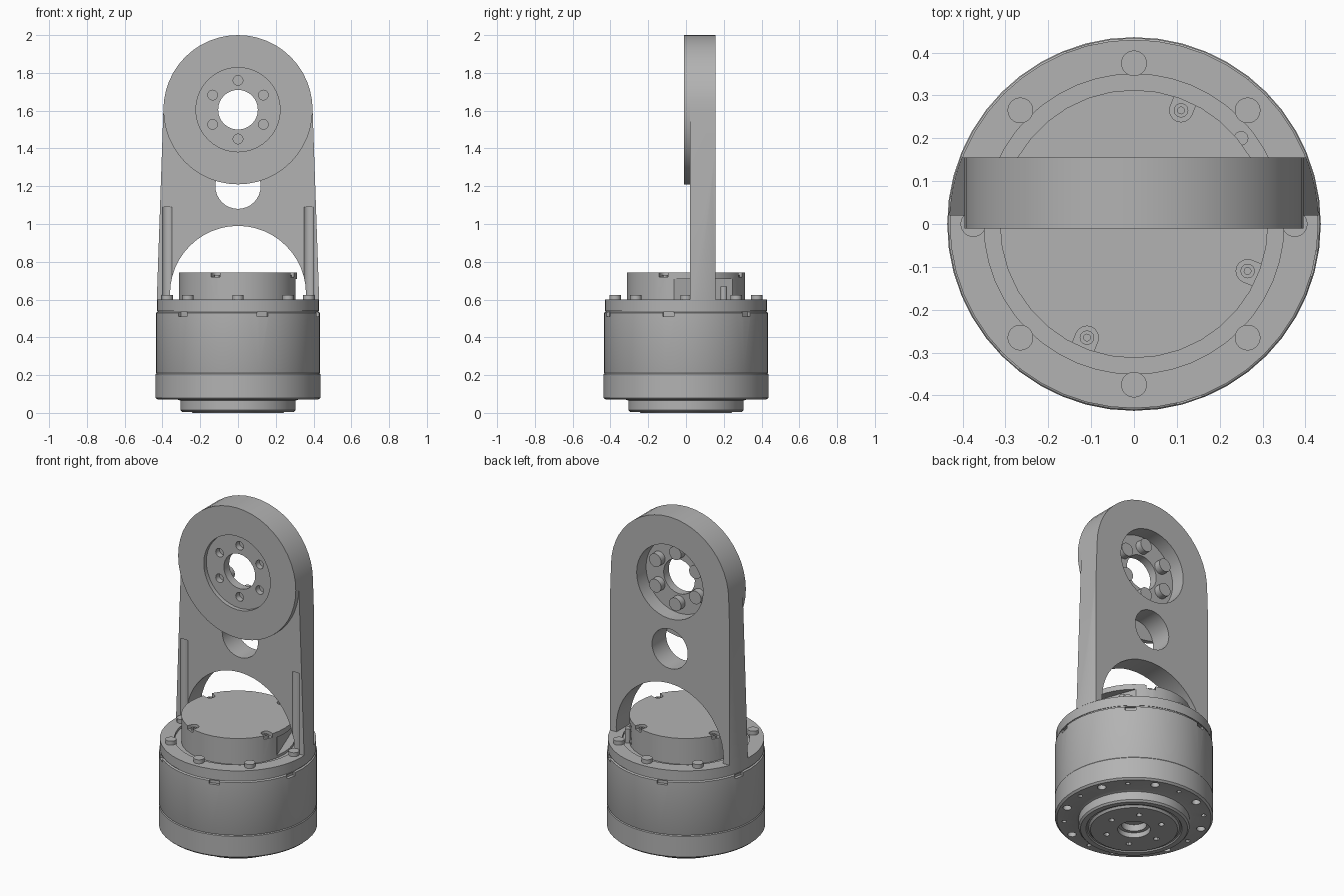
import bpy, bmesh, math
from mathutils import Matrix, Vector

if "Cube" in bpy.data.objects:
    bpy.data.objects.remove(bpy.data.objects["Cube"], do_unlink=True)

grey = bpy.data.materials.new("machined grey")
grey.use_nodes = True
grey.diffuse_color = (0.45, 0.45, 0.45, 1)
grey.node_tree.nodes["Principled BSDF"].inputs["Base Color"].default_value = grey.diffuse_color


def make(name, bm):
    bmesh.ops.recalc_face_normals(bm, faces=bm.faces)
    mesh = bpy.data.meshes.new(name)
    bm.to_mesh(mesh)
    bm.free()
    mesh.materials.append(grey)
    obj = bpy.data.objects.new(name, mesh)
    bpy.context.collection.objects.link(obj)
    return obj


def lathe(name, profile, segs=48):
    """Revolve (radius, height) points about z."""
    bm = bmesh.new()
    vs = [bm.verts.new((r, 0, z)) for r, z in profile]
    edges = [bm.edges.new(p) for p in zip(vs, vs[1:])]
    if profile[0][0] > 0:
        edges.append(bm.edges.new((vs[-1], vs[0])))
    bmesh.ops.spin(bm, geom=vs + edges, cent=(0, 0, 0), axis=(0, 0, 1),
                   angle=math.tau, steps=segs, use_merge=True)
    bmesh.ops.remove_doubles(bm, verts=bm.verts, dist=0.0001)
    return make(name, bm)


def rod(name, start, end, radius, segs=24):
    a, b = Vector(start), Vector(end)
    bm = bmesh.new()
    turn = (b - a).to_track_quat('Z', 'Y').to_matrix().to_4x4()
    bmesh.ops.create_cone(bm, cap_ends=True, segments=segs, radius1=radius, radius2=radius,
                          depth=(b - a).length, matrix=Matrix.Translation((a + b) / 2) @ turn)
    return make(name, bm)


def block(name, low, high, spin=0):
    a, b = Vector(low), Vector(high)
    bm = bmesh.new()
    bmesh.ops.create_cube(bm, size=1, matrix=Matrix.Rotation(spin, 4, 'Z')
                          @ Matrix.Translation((a + b) / 2) @ Matrix.Diagonal((*(b - a), 1)))
    return make(name, bm)


def carve(obj, cutters, operation='DIFFERENCE'):
    bpy.context.view_layer.objects.active = obj
    for cutter in cutters:
        mod = obj.modifiers.new("cut", 'BOOLEAN')
        mod.operation, mod.solver, mod.object = operation, 'EXACT', cutter
        bpy.ops.object.modifier_apply(modifier=mod.name)
        bpy.data.objects.remove(cutter, do_unlink=True)


def around(radius, count, phase=0):
    """Evenly spaced (x, y, angle) on a circle; phase in degrees."""
    for i in range(count):
        a = math.radians(phase) + math.tau * i / count
        yield radius * math.cos(a), radius * math.sin(a), a


# Motor housing with a stepped bore in its underside
housing = lathe("motor_housing", [
    (0, 0.07), (0.07, 0.07), (0.07, 0.03), (0.09, 0.03), (0.09, 0), (0.24, 0),
    (0.25, 0.012), (0.26, 0.012), (0.265, 0.005), (0.295, 0.005), (0.305, 0.015),
    (0.305, 0.065), (0.32, 0.07), (0.425, 0.07), (0.436, 0.08), (0.436, 0.205),
    (0.432, 0.21), (0.434, 0.215), (0.434, 0.53), (0.425, 0.535), (0.425, 0.55), (0, 0.55)])
cuts = [rod("cut", (x, y, 0.04), (x, y, 0.1), 0.024, 16) for x, y, a in around(0.385, 8, 22.5)]
cuts += [rod("cut", (x, y, 0.04), (x, y, 0.1), 0.013, 12) for x, y, a in around(0.385, 8)]
cuts += [rod("cut", (x, y, -0.03), (x, y, 0.03), 0.016, 12) for x, y, a in around(0.16, 6)]
cuts += [block("cut", (0.415, -0.03, 0.51), (0.5, 0.03, 0.533), a)
         for x, y, a in around(1, 6, -72.5)]
carve(housing, cuts)

# Mounting flange and its bolts
flange = lathe("mounting_flange", [
    (0.3, 0.545), (0.41, 0.545), (0.43, 0.54), (0.43, 0.6), (0.35, 0.6), (0.35, 0.585), (0.3, 0.585)])
bolts = [rod("flange_bolt", (x, y, 0.59), (x, y, 0.624), 0.03) for x, y, a in around(0.375, 8)]

# Rear cap with screw notches and a connector opening
cap = lathe("motor_cap", [(0, 0.56), (0.313, 0.56), (0.313, 0.742), (0, 0.742)], 36)
cuts = [block("cut", (0.265, -0.3, 0.6), (0.4, 0.3, 0.71), math.radians(20))]
screws = []
for x, y, a in around(0.287, 4, 67.5):
    cuts.append(rod("cut", (x, y, 0.72), (x, y, 0.8), 0.027, 16))
    cuts.append(block("cut", (0.287, -0.027, 0.72), (0.4, 0.027, 0.8), a))
    screws.append(lathe("cap_screw", [(0.008, 0.715), (0.017, 0.715), (0.017, 0.731), (0.008, 0.731)], 12))
    screws[-1].location = (x, y, 0)
carve(cap, cuts)
peg = rod("connector_peg", (0.25, 0.2, 0.58), (0.25, 0.2, 0.67), 0.017, 12)

# Upright bracket: tapered plate with a round head
HUB = 1.605
bm = bmesh.new()
outline = [(-0.43, 0.598), (0.43, 0.598)]
outline += [(0.395 * math.cos(math.pi * i / 24), HUB + 0.395 * math.sin(math.pi * i / 24)) for i in range(25)]
face = bm.faces.new([bm.verts.new((x, 0.02, z)) for x, z in outline])
out = bmesh.ops.extrude_face_region(bm, geom=[face])
bmesh.ops.translate(bm, vec=(0, 0.135, 0),
                    verts=[v for v in out["geom"] if isinstance(v, bmesh.types.BMVert)])
bracket = make("bracket_plate", bm)
carve(bracket, [rod("trim", (0, 0, 0.4), (0, 0, 2.2), 0.431, 96)], 'INTERSECT')
carve(bracket, [
    rod("cut", (0, -0.2, 0.63), (0, 0.4, 0.63), 0.36, 48),      # arch over the cap
    rod("cut", (0, -0.2, 1.2), (0, 0.4, 1.2), 0.12, 32),        # lightening hole
    rod("cut", (0, -0.2, HUB), (0, 0.4, HUB), 0.223, 40),       # hub opening
    rod("cut", (0.375, 0, 0.5), (0.375, 0, 1.09), 0.032),       # bolt access grooves
    rod("cut", (-0.375, 0, 0.5), (-0.375, 0, 1.09), 0.032)])

# Raised front ring and recessed hub web
ring = rod("front_ring", (0, -0.01, HUB), (0, 0.021, HUB), 0.395, 48)
carve(ring, [rod("cut", (0, -0.1, HUB), (0, 0.1, HUB), 0.223, 40)])
web = rod("hub_web", (0, 0.015, HUB), (0, 0.065, HUB), 0.226, 40)
holes = [rod("cut", (0, -0.1, HUB), (0, 0.2, HUB), 0.105, 32)]
hub_bolts = []
for x, z, a in around(0.155, 6, 30):
    holes.append(rod("cut", (x, -0.1, HUB + z), (x, 0.05, HUB + z), 0.026, 16))
    hub_bolts.append(rod("hub_bolt", (x, 0.06, HUB + z), (x, 0.105, HUB + z), 0.04))
carve(web, holes)

# Smooth the round walls, keep edges crisp
bpy.ops.object.select_all(action='DESELECT')
for obj in [housing, flange, cap, peg, bracket, ring, web] + bolts + screws + hub_bolts:
    obj.select_set(True)
bpy.context.view_layer.objects.active = housing
bpy.ops.object.shade_smooth_by_angle(angle=math.radians(30))
